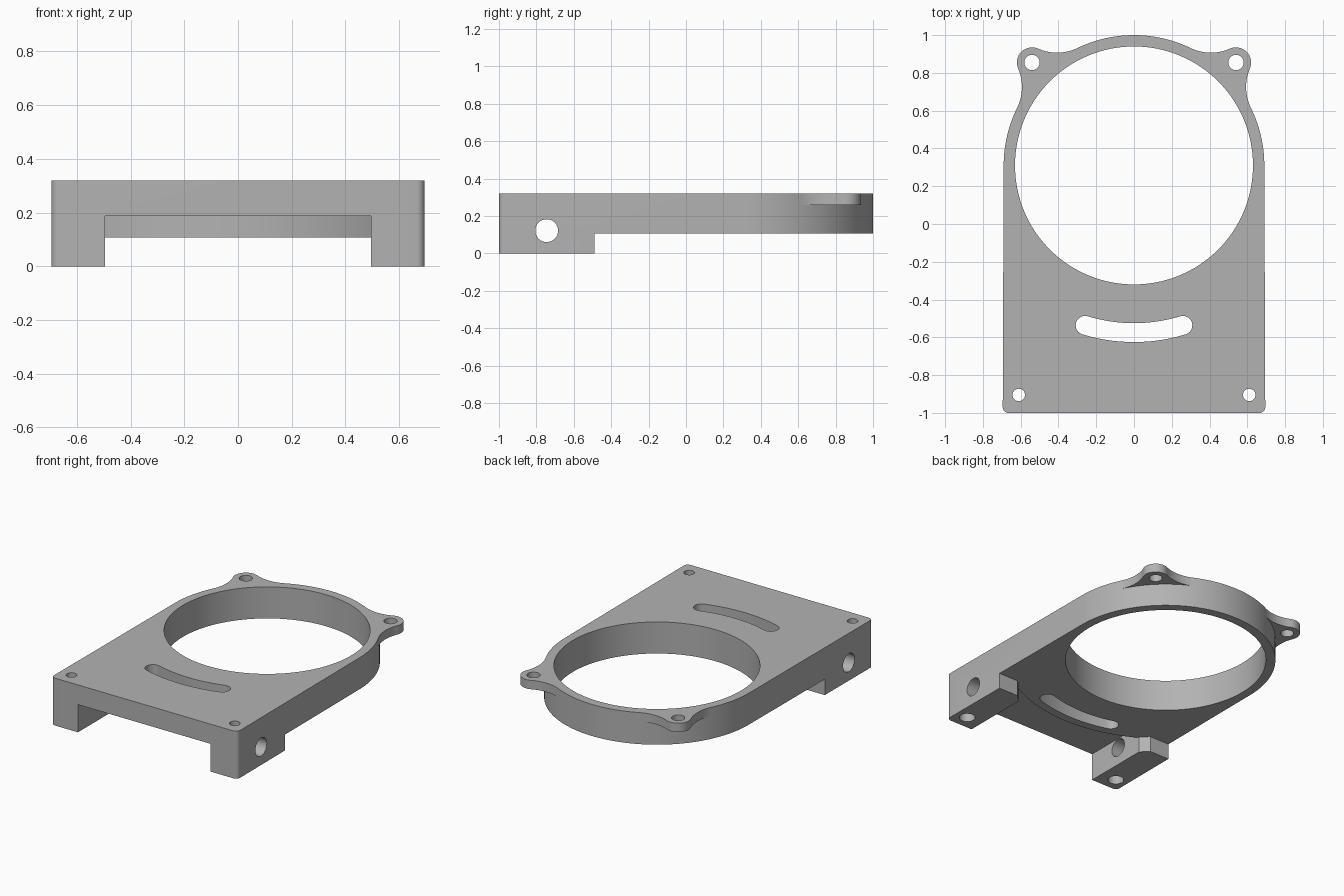
import bpy, bmesh
from math import radians, degrees, cos, sin, acos, asin, atan2, hypot
from mathutils import Matrix

if "Cube" in bpy.data.objects:
    bpy.data.objects.remove(bpy.data.objects["Cube"])

# Main dimensions
TOP, DECK, RECESS, TAB_Z = 0.32, 0.107, 0.187, 0.26
RING = (0, 0.31)
R_OUT, R_BORE = 0.69, 0.63
HALF, LEG_X, LEG_Y = 0.695, 0.495, -0.49
TAB, R_TAB, R_FILLET = (0.54, 0.855), 0.08, 0.25

grey = bpy.data.materials.new("plain grey")
grey.use_nodes = True
COLOR = (0.45, 0.45, 0.45, 1)
grey.diffuse_color = COLOR
grey.node_tree.nodes["Principled BSDF"].inputs["Base Color"].default_value = COLOR


def arc(center, r, start, end, n=16):
    """Points along an arc, angles in degrees."""
    angles = [radians(start + (end - start) * i / n) for i in range(n + 1)]
    return [(center[0] + r * cos(a), center[1] + r * sin(a)) for a in angles]


def circle(center, r, n=48):
    return arc(center, r, 0, 360, n)[:-1]


def mirror(points):
    return [(-x, y) for x, y in reversed(points)]


def prism(name, points, z0, z1):
    """Extrude a closed outline from z0 to z1."""
    bm = bmesh.new()
    face = bm.faces.new([bm.verts.new((x, y, z0)) for x, y in points])
    top = bmesh.ops.extrude_face_region(bm, geom=[face])["geom"]
    bmesh.ops.translate(bm, vec=(0, 0, z1 - z0),
                        verts=[v for v in top if isinstance(v, bmesh.types.BMVert)])
    bmesh.ops.recalc_face_normals(bm, faces=bm.faces)
    mesh = bpy.data.meshes.new(name)
    bm.to_mesh(mesh)
    bm.free()
    mesh.materials.append(grey)
    obj = bpy.data.objects.new(name, mesh)
    bpy.context.collection.objects.link(obj)
    return obj


def cut(target, cutter):
    cutter.hide_render = True
    mod = target.modifiers.new("cut", "BOOLEAN")
    mod.operation, mod.solver, mod.object = "DIFFERENCE", "EXACT", cutter
    bpy.context.view_layer.objects.active = target
    bpy.ops.object.modifier_apply(modifier=mod.name)
    bpy.data.objects.remove(cutter)


# Tangent fillets between the ring and a screw tab
dx, dy = TAB[0] - RING[0], TAB[1] - RING[1]
reach, axis = hypot(dx, dy), degrees(atan2(dy, dx))
a, b = R_OUT + R_FILLET, R_TAB + R_FILLET
spread = degrees(acos((a * a + reach * reach - b * b) / (2 * a * reach)))
low, high = axis - spread, axis + spread


def fillet_center(angle):
    return (RING[0] + a * cos(radians(angle)), RING[1] + a * sin(radians(angle)))


f_low, f_high = fillet_center(low), fillet_center(high)
to_tab = degrees(atan2(TAB[1] - f_low[1], TAB[0] - f_low[0]))

# Whole outline: rounded front corner, side, ring, tab, ring, then mirrored
half = arc((HALF - 0.03, -0.97), 0.03, -90, 0, 8)
half += arc(RING, R_OUT, 0, low, 20)
half += arc(f_low, R_FILLET, low + 180, to_tab)[1:]
half += arc(TAB, R_TAB, to_tab - 180, 2 * axis - to_tab + 180, 24)[1:]
half += arc(f_high, R_FILLET, 2 * axis - to_tab, 2 * axis - low - 180)[1:]
half += arc(RING, R_OUT, high, 90, 20)[1:]
bracket = prism("mounting_bracket", half + mirror(half)[1:], 0, TOP)

# Underside cleared behind and between the two legs
edge = [(LEG_X, -1.1), (LEG_X, LEG_Y - 0.05), (LEG_X + 0.05, LEG_Y),
        (1.1, LEG_Y), (1.1, 1.1)]
cut(bracket, prism("underside_cutter", edge + mirror(edge), -0.1, DECK))

# Shallow front recess with a curved back wall
r_recess = 0.992
swing = degrees(asin(LEG_X / r_recess))
cut(bracket, prism("recess_cutter", [(-LEG_X, -1.1)]
                   + arc(RING, r_recess, 270 - swing, 270 + swing, 32)[::1]
                   + [(LEG_X, -1.1)], -0.1, RECESS))

# Material removed under the tabs so they sit only at the top of the ring
sector = arc(RING, R_OUT, low, high, 24)
sector += arc(RING, 1.1, high, low, 12)
for points in (sector, mirror(sector)):
    cut(bracket, prism("tab_cutter", points, -0.1, TAB_Z))

# Large bore and curved slot
cut(bracket, prism("bore_cutter", circle(RING, R_BORE, 128), -0.1, 0.5))
r_slot, r_cap, half_slot = 0.885, 0.05, 17
ends = [270 - half_slot, 270 + half_slot]
caps = [(r_slot * cos(radians(e)), RING[1] + r_slot * sin(radians(e))) for e in ends]
slot = arc(RING, r_slot + r_cap, ends[0], ends[1], 24)
slot += arc(caps[1], r_cap, ends[1], ends[1] + 180, 12)[1:]
slot += arc(RING, r_slot - r_cap, ends[1], ends[0], 24)[1:]
slot += arc(caps[0], r_cap, ends[0] + 180, ends[0] + 360, 12)[1:-1]
cut(bracket, prism("slot_cutter", slot, -0.1, 0.5))

# Screw holes: tabs, legs with wider bottom pockets, and cross holes in the legs
for side in (-1, 1):
    leg_hole = (side * 0.61, -0.905)
    cut(bracket, prism("tab_hole", circle((side * TAB[0], TAB[1]), 0.041, 32), -0.1, 0.5))
    cut(bracket, prism("leg_hole", circle(leg_hole, 0.033, 32), -0.1, 0.5))
    cut(bracket, prism("leg_pocket", circle(leg_hole, 0.05, 32), -0.1, 0.1))
    cross = prism("cross_hole", circle((0, 0), 0.061, 40), 0.4, 0.8)
    cross.data.transform(Matrix.Translation((0, -0.745, 0.122))
                         @ Matrix.Rotation(radians(90 * side), 4, "Y"))
    cut(bracket, cross)

# Smooth curved walls, sharp edges kept
bpy.ops.object.select_all(action="DESELECT")
bracket.select_set(True)
bpy.context.view_layer.objects.active = bracket
bpy.ops.object.shade_smooth_by_angle(angle=radians(30))
